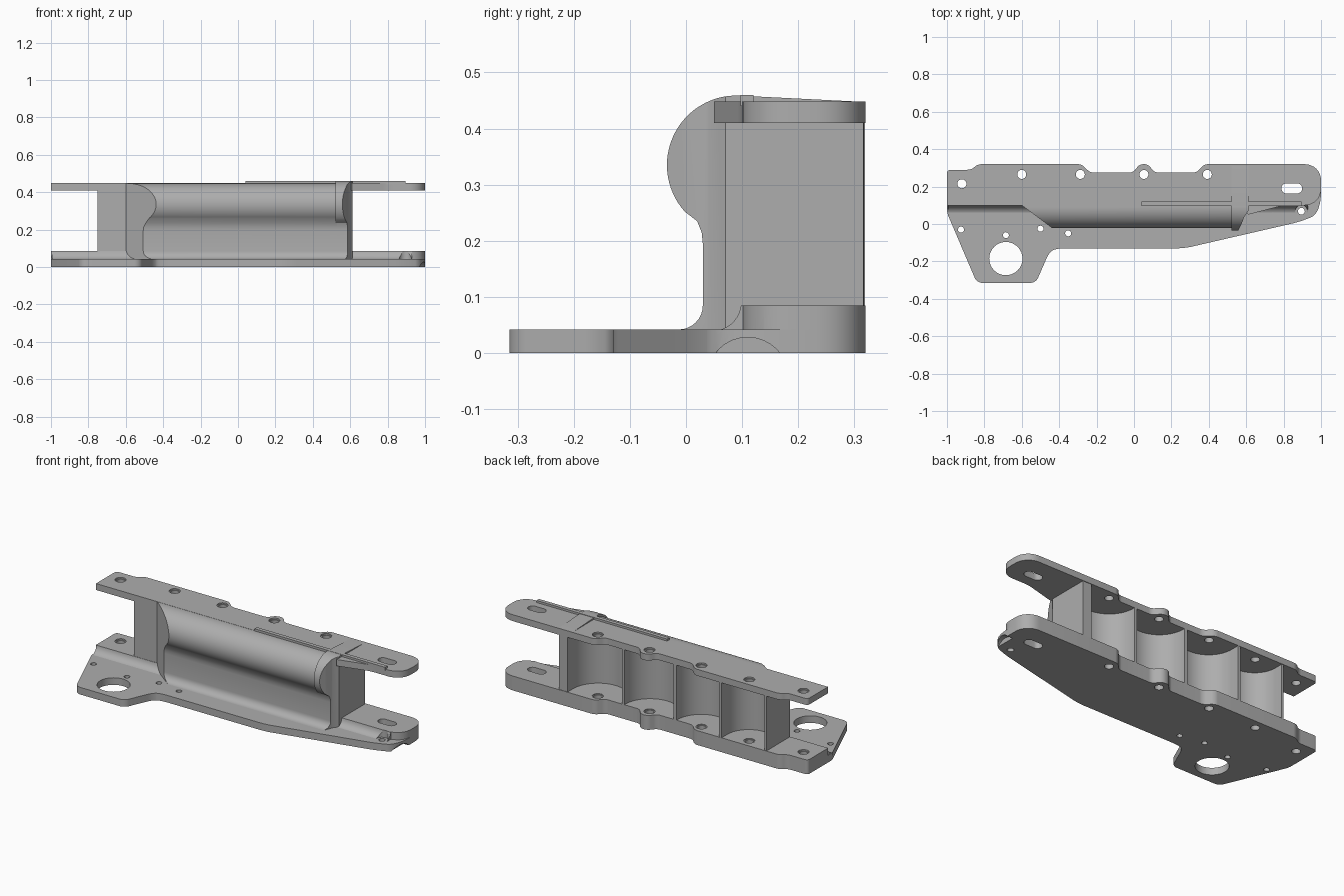
import bpy, bmesh, math
from mathutils import Vector

if "Cube" in bpy.data.objects:
    bpy.data.objects.remove(bpy.data.objects["Cube"])

metal = bpy.data.materials.new("plain_grey")
metal.use_nodes = True
metal.diffuse_color = (0.42, 0.42, 0.42, 1)
metal.node_tree.nodes["Principled BSDF"].inputs["Base Color"].default_value = metal.diffuse_color


def rounded(points):
    """Points are (x, y) or (x, y, r); corners with r become curves."""
    out = []
    for i, p in enumerate(points):
        c = Vector(p[:2])
        if len(p) < 3:
            out.append(c)
            continue
        a, b = (Vector(points[(i + k) % len(points)][:2]) - c for k in (-1, 1))
        a, b = (c + v.normalized() * min(p[2], v.length * 0.49) for v in (a, b))
        for k in range(9):
            t = k / 8
            w = 2 * t * (1 - t) * 0.8
            s = (1 - t) ** 2 + w + t * t
            out.append((a * (1 - t) ** 2 + c * w + b * t * t) / s)
    return out


def arc(cx, cy, r, start, end, steps):
    angles = [math.radians(start + (end - start) * i / steps) for i in range(steps + 1)]
    return [(cx + r * math.cos(a), cy + r * math.sin(a)) for a in angles]


def prism(name, points, low, high, along_x=False):
    """Extrude an outline upward, or a (y, z) section along x."""
    bm = bmesh.new()
    put = (lambda p: (low, p[0], p[1])) if along_x else (lambda p: (p[0], p[1], low))
    face = bm.faces.new([bm.verts.new(put(p)) for p in rounded(points)])
    grown = bmesh.ops.extrude_face_region(bm, geom=[face])["geom"]
    step = Vector((high - low, 0, 0)) if along_x else Vector((0, 0, high - low))
    bmesh.ops.translate(bm, vec=step, verts=[g for g in grown if isinstance(g, bmesh.types.BMVert)])
    bmesh.ops.recalc_face_normals(bm, faces=bm.faces)
    mesh = bpy.data.meshes.new(name)
    bm.to_mesh(mesh)
    bm.free()
    mesh.materials.append(metal)
    obj = bpy.data.objects.new(name, mesh)
    bpy.context.collection.objects.link(obj)
    return obj


def combine(obj, other, operation="DIFFERENCE"):
    mod = obj.modifiers.new("cut", "BOOLEAN")
    mod.object, mod.operation, mod.solver = other, operation, "EXACT"
    graph = bpy.context.evaluated_depsgraph_get()
    mesh = bpy.data.meshes.new_from_object(obj.evaluated_get(graph))
    obj.modifiers.clear()
    obj.data = mesh


def circle(x, y, r):
    return arc(x, y, r, 0, 348.75, 31)


# Shared scalloped back edge, left to right across the middle
back_mid = [(-.28, .32, .02), (-.235, .275, .02), (-.005, .275, .02), (.03, .32, .02),
            (.075, .32, .02), (.11, .275, .02), (.335, .275, .02), (.375, .32, .02)]
back = [(-1, .29, .02), (-.87, .29, .02), (-.835, .32, .02)] + back_mid

# Plates and the raised rear flange
upper_plate = prism("upper_plate", back + [(1, .32, .09), (1, .1, .09), (.8, .1, .03),
                    (.61, .05), (.58, .1), (-1, .1)], .41, .448)
lower_plate = prism("lower_plate", back + [(1, .32, .09), (1, .06, .11), (.9, .015, .06),
                    (.27, -.13, .04), (-.42, -.13, .05), (-.455, -.155, .03),
                    (-.525, -.315, .03), (-.84, -.315, .03), (-1, .06, .02)], 0, .042)
flange = prism("rear_flange", back + [(1, .32, .09), (1, .1, .09), (-1, .1)], .01, .085)

# Curved step between flange and lower plate
step = [(.11, .02), (.11, .085), (.098, .085)] + arc(.048, .09, .05, 350, 270, 8) + [(.048, .02)]
left_step = prism("left_step", step, -.995, -.45, True)
right_step = prism("right_step", step, .55, .93, True)

# Web with the half-round barrel, trimmed to its plan shape
def section(r):
    return ([(.33, .02), (.33, .447), (.09, .335 + r)] + arc(.09, .335, r, 92, 222, 28)
            + [(.02, .235), (.028, .215), (.03, .195), (.03, .085)]
            + arc(-.013, .085, .043, 0, -90, 8) + [(-.013, .02)])

barrel_body = prism("barrel_body", section(.112), -.8, .53, True)
barrel_collar = prism("barrel_collar", section(.124), .52, .7, True)
plan = prism("plan_cutter", [(-.75, .316)] + back_mid + [(.612, .316), (.612, .07), (.59, .04),
             (.575, 0), (.55, -.05), (-.4, -.05), (-.6, .1), (-.75, .1)], -.1, .6)
for part in (barrel_body, barrel_collar):
    combine(part, plan, "INTERSECT")

cutters = [plan]
# Four round-bottomed pockets open to the back
for x, half in ((.39, .163), (.05, .161), (-.285, .154), (-.597, .14)):
    pocket = prism("pocket_cutter", [(x + half, .4)] + arc(x, .265, half, 0, -180, 28)
                   + [(x - half, .4)], .08, .415)
    cutters.append(pocket)
    for part in (barrel_body, barrel_collar):
        combine(part, pocket)

# Bolt holes with countersunk rims, and the adjusting slot
bolts = [(-.92, .215), (-.6, .265), (-.287, .265), (.053, .265), (.392, .265)]
for x, y in bolts:
    hole = prism("bolt_cutter", circle(x, y, .024), -.1, .6)
    rim = prism("rim_cutter", circle(x, y, .03), .44, .6)
    low_rim = prism("low_rim_cutter", circle(x, y, .03), .077, .3)
    cutters += [hole, rim, low_rim]
    for part in (upper_plate, lower_plate, flange, barrel_body):
        combine(part, hole)
    combine(upper_plate, rim)
    combine(barrel_body, rim)
    combine(flange, low_rim)
slot = prism("slot_cutter", arc(.872, .19, .027, -90, 90, 12) + arc(.815, .19, .027, 90, 270, 12),
             -.1, .6)
cutters.append(slot)
for part in (upper_plate, lower_plate, flange):
    combine(part, slot)

# Holes through the lower plate only
for x, y, r in ((-.685, -.185, .089), (-.925, -.03, .016), (-.685, -.06, .016),
                (-.5, -.025, .016), (-.352, -.05, .016), (.895, .068, .018)):
    hole = prism("hole_cutter", circle(x, y, r), -.1, .2)
    cutters.append(hole)
    combine(lower_plate, hole)
    if x > 0:
        pad = prism("pad_cutter", circle(x, y, .033), .042, .2)
        cutters.append(pad)
        for part in (right_step, flange):
            combine(part, hole)
            combine(part, pad)

# Scooped underside at the left tip
scoop = prism("scoop_cutter", circle(.11, -.045, .073), .965, 1.1, True)
cutters.append(scoop)
for part in (lower_plate, flange):
    combine(part, scoop)

# Thin locating rib on top
rib = prism("top_rib", [(.04, .097), (.895, .097), (.895, .12), (.04, .12)], .44, .46)

for cutter in cutters:
    bpy.data.objects.remove(cutter)
bpy.ops.object.select_all(action="DESELECT")
for part in (upper_plate, lower_plate, flange, left_step, right_step, barrel_body,
             barrel_collar, rib):
    part.select_set(True)
    bpy.context.view_layer.objects.active = part
bpy.ops.object.shade_smooth_by_angle(angle=math.radians(30))
